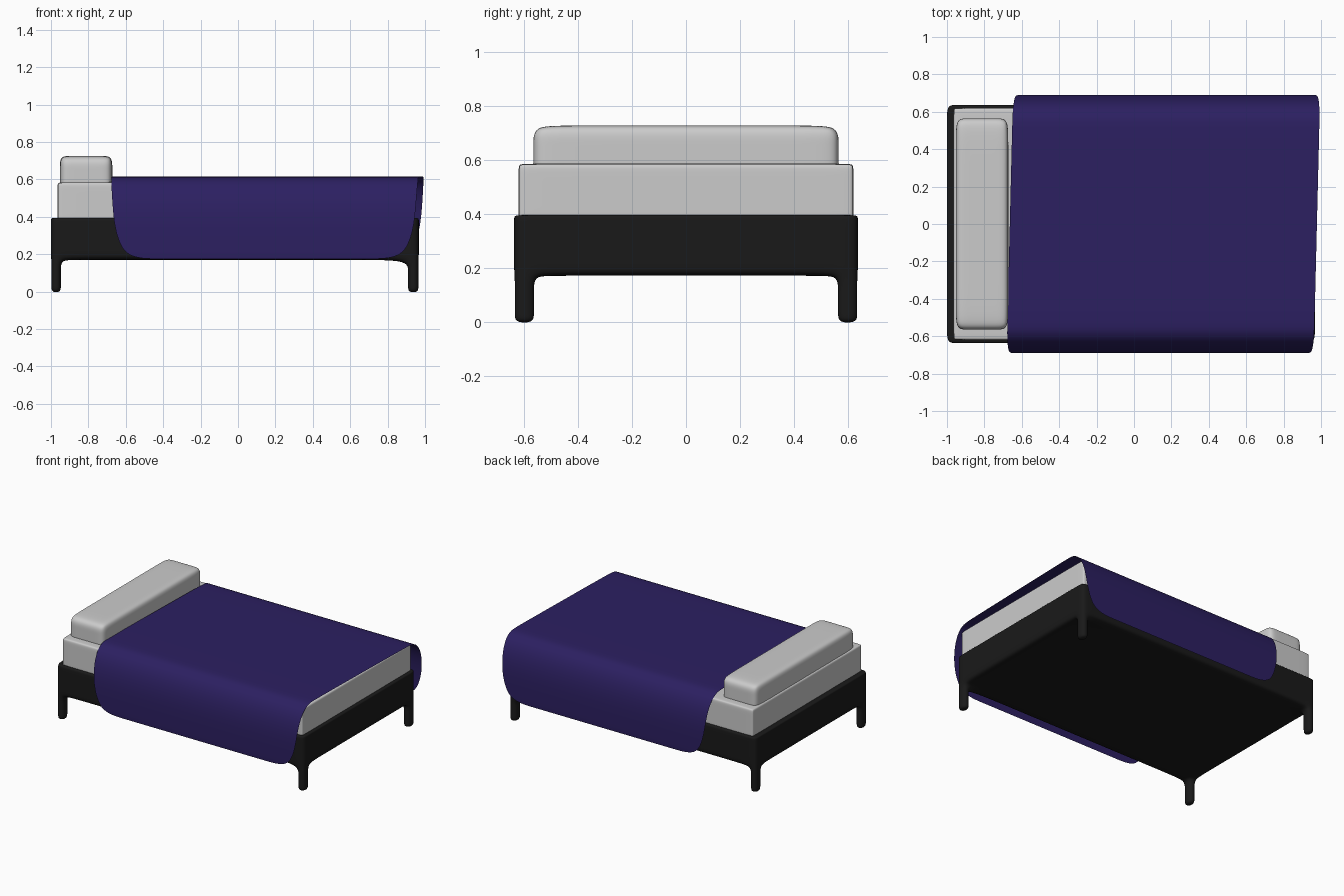
import bpy
import math
from itertools import product

if "Cube" in bpy.data.objects:
    bpy.data.objects.remove(bpy.data.objects["Cube"])


def material(name, color):
    m = bpy.data.materials.new(name)
    m.diffuse_color = color
    m.use_nodes = True
    m.node_tree.nodes["Principled BSDF"].inputs["Base Color"].default_value = m.diffuse_color
    return m


def add_object(name, verts, faces, levels, mat=None):
    me = bpy.data.meshes.new(name)
    me.from_pydata(verts, [], faces)
    me.validate()
    me.polygons.foreach_set("use_smooth", [True] * len(me.polygons))
    ob = bpy.data.objects.new(name, me)
    bpy.context.collection.objects.link(ob)
    if mat:
        me.materials.append(mat)
    sub = ob.modifiers.new("Subdivision", 'SUBSURF')
    sub.levels = sub.render_levels = levels
    return ob


def cell_block(name, xs, ys, zs, filled=lambda i, j, k: True, mat=None, levels=3):
    """Smooth skin around the filled cells of an uneven box grid."""
    axes = (xs, ys, zs)
    size = [len(a) - 1 for a in axes]
    cells = {c for c in product(*(range(n) for n in size)) if filled(*c)}
    index, verts, faces = {}, [], []

    def vert(key):
        if key not in index:
            index[key] = len(verts)
            verts.append([axes[a][key[a]] for a in range(3)])
        return index[key]

    for c in cells:
        for a, side in product(range(3), (0, 1)):
            n = list(c)
            n[a] += 1 if side else -1
            if tuple(n) in cells:
                continue
            u, v = (a + 1) % 3, (a + 2) % 3
            ring = []
            for du, dv in ((0, 0), (1, 0), (1, 1), (0, 1)):
                p = list(c)
                p[a] += side
                p[u] += du
                p[v] += dv
                ring.append(vert(tuple(p)))
            faces.append(ring if side else ring[::-1])
    return add_object(name, verts, faces, levels, mat)


black = material("black", (0.01, 0.01, 0.01, 1))
indigo = material("indigo", (0.025, 0.014, 0.12, 1))

# Frame: slab with four legs flowing out of its corners
cell_block("bed_frame",
           [-1, -0.945, -0.87, 0.6, 0.907, 0.967],
           [-0.637, -0.56, -0.49, 0.49, 0.56, 0.637],
           [-0.006, 0.03, 0.11, 0.17, 0.22, 0.385, 0.395],
           lambda i, j, k: k > 2 or (i in (0, 4) and j in (0, 4)), black)

# Mattress
cell_block("mattress",
           [-0.965, -0.935, 0.915, 0.945],
           [-0.62, -0.59, 0.59, 0.62],
           [0.385, 0.395, 0.555, 0.585])

# Pillow
cell_block("pillow",
           [-0.953, -0.89, -0.735, -0.672],
           [-0.565, -0.45, 0.45, 0.565],
           [0.57, 0.585, 0.655, 0.726])

# Blanket: slightly skewed thin sheet, half section as (y, z, end inset)
half = [(0.50, 0.615, 0), (0.57, 0.613, 0), (0.625, 0.58, 0.002),
        (0.665, 0.51, 0.007), (0.685, 0.42, 0.013), (0.69, 0.33, 0.025),
        (0.69, 0.25, 0.05), (0.69, 0.195, 0.09), (0.688, 0.175, 0.17)]
section = [(-y, z, d) for y, z, d in reversed(half)] + half
cols = 14
verts, faces = [], []
for y, z, d in section:
    skew = 0.017 * y / 0.69
    x0, x1 = -0.664 + d + skew, 0.978 - d + skew
    verts += [(x0 + (x1 - x0) * c / cols, y, z) for c in range(cols + 1)]
for r in range(len(section) - 1):
    for c in range(cols):
        a = r * (cols + 1) + c
        faces.append((a, a + 1, a + cols + 2, a + cols + 1))
add_object("blanket", verts, faces, 2, indigo)
